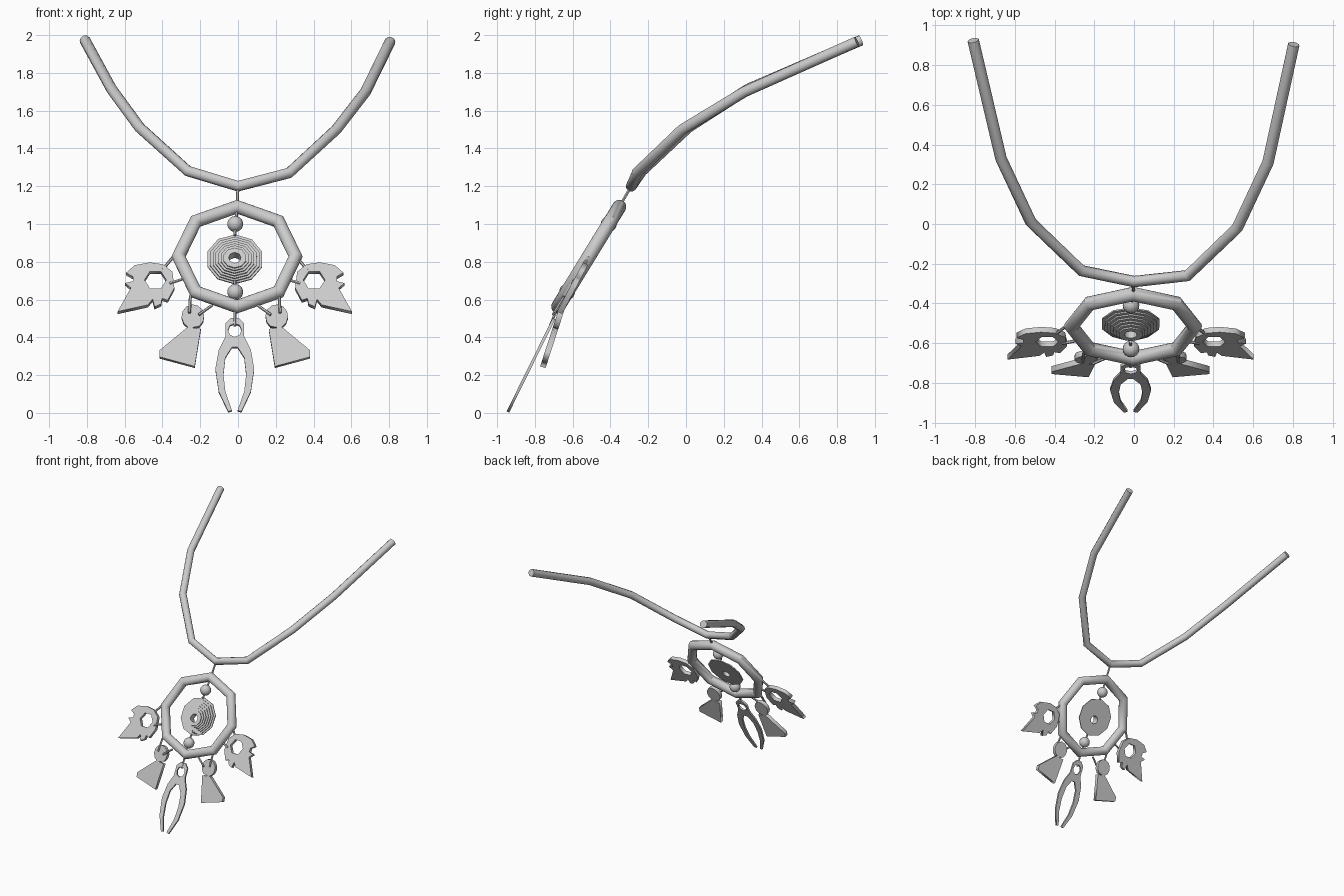
import bpy
from math import sin, cos, tan, pi, radians
from mathutils import Vector

if "Cube" in bpy.data.objects:
    bpy.data.objects.remove(bpy.data.objects["Cube"])

grey = bpy.data.materials.new("light_grey")
grey.use_nodes = True
grey.diffuse_color = (0.6, 0.6, 0.6, 1)
grey.node_tree.nodes["Principled BSDF"].inputs["Base Color"].default_value = (0.6, 0.6, 0.6, 1)

AXIS = -0.017              # mirror line of the hanging charms
TILT = radians(31.5)       # lean of the pendant
MID_Y, MID_Z = -0.515, 0.827


def on_plane(x, z):
    """Point of the leaning pendant plane at a given width and height."""
    return Vector((x, MID_Y + (z - MID_Z) * tan(TILT), z))


def finish(obj, name, smooth=True):
    obj.name = name
    bpy.ops.object.select_all(action='DESELECT')
    obj.select_set(True)
    bpy.context.view_layer.objects.active = obj
    if obj.type == 'CURVE':
        bpy.ops.object.convert(target='MESH')
        obj = bpy.context.view_layer.objects.active
    obj.data.materials.clear()
    obj.data.materials.append(grey)
    if smooth:
        bpy.ops.object.shade_smooth_by_angle(angle=radians(40))
    return obj


def curve_object(name, dims, loops, cyclic):
    curve = bpy.data.curves.new(name, 'CURVE')
    curve.dimensions = dims
    for loop in loops:
        spline = curve.splines.new('POLY')
        spline.points.add(len(loop) - 1)
        for point, co in zip(spline.points, loop):
            point.co = (*co, 1)
        spline.use_cyclic_u = cyclic
    obj = bpy.data.objects.new(name, curve)
    bpy.context.collection.objects.link(obj)
    return obj


def tube(name, points, radius, resolution=1):
    obj = curve_object(name, '3D', [points], False)
    obj.data.bevel_depth = radius
    obj.data.bevel_resolution = resolution
    obj.data.use_fill_caps = True
    return finish(obj, name)


def plate(name, loops, origin, tilt, thick):
    """Flat plate from front outlines (x, z); inner loops become holes."""
    flat = [[(x, (z - origin[1]) / cos(tilt), 0) for x, z in loop] for loop in loops]
    obj = curve_object(name, '2D', flat, True)
    obj.data.fill_mode = 'BOTH'
    obj.data.extrude = thick / 2
    obj.location = (0, *origin)
    obj.rotation_euler.x = pi / 2 - tilt
    return finish(obj, name, False)


def circle(x, z, r, n, squash=1.0, turn=0.0):
    return [(x + r * cos(turn + i * 2 * pi / n),
             z + r * squash * sin(turn + i * 2 * pi / n)) for i in range(n)]


# Neck cord
tube("neck_cord", [(-0.81, 0.925, 1.972), (-0.67, 0.33, 1.715), (-0.52, 0.01, 1.51),
                   (-0.265, -0.235, 1.28), (0, -0.29, 1.2), (0.27, -0.26, 1.27),
                   (0.52, -0.02, 1.5), (0.675, 0.31, 1.7), (0.805, 0.905, 1.965)], 0.029, 3)

# Octagonal pendant ring, with a corner at the top
bpy.ops.mesh.primitive_torus_add(major_segments=8, minor_segments=16, major_radius=0.31,
                                 minor_radius=0.037, location=(-0.005, MID_Y, MID_Z),
                                 rotation=(pi / 2 - TILT, 0, 0))
finish(bpy.context.object, "pendant_ring")

# Beads above and below the centre disc
for name, z in (("upper_bead", 1.0), ("lower_bead", 0.64)):
    bpy.ops.mesh.primitive_uv_sphere_add(segments=16, ring_count=10, radius=0.042,
                                         location=on_plane(-0.015, z))
    finish(bpy.context.object, name)

# Stepped centre disc with a hole through it
normal = Vector((0, -cos(TILT), sin(TILT)))
for i in range(7):
    centre = on_plane(AXIS, 0.822) + normal * (0.008 * i - 0.018)
    drop = 0.003 * i
    hole_z = centre.z - 0.018
    plate(f"disc_step_{i + 1}",
          [circle(AXIS, centre.z - drop, 0.152 - 0.015 * i, 10, cos(TILT), 0.3),
           circle(AXIS, hole_z, 0.033, 8, cos(TILT))],
          (centre.y, centre.z), TILT, 0.008)

# Vertical cords
tube("top_cord", [(0, -0.29, 1.2), on_plane(-0.005, 1.09), on_plane(AXIS, 0.94)], 0.008)
tube("bottom_cord", [on_plane(AXIS, 0.7), on_plane(AXIS, 0.56), (AXIS, -0.72, 0.46)], 0.008)

# Side charms, cords and key plates on both sides
head = [(0.62, 0.53), (0.46, 0.565), (0.435, 0.595), (0.425, 0.555), (0.39, 0.57),
        (0.385, 0.6), (0.355, 0.59), (0.32, 0.655), (0.33, 0.74), (0.38, 0.78),
        (0.45, 0.79), (0.53, 0.775), (0.575, 0.735), (0.54, 0.715), (0.54, 0.69),
        (0.58, 0.68), (0.55, 0.655)]
arc = [(0.222 + 0.06 * cos(a), 0.507 + 0.063 * sin(a))
       for a in [radians(-65 + 30 * i) for i in range(11)]]
key = arc + [(0.262, 0.44), (0.398, 0.327), (0.398, 0.292), (0.212, 0.242), (0.18, 0.44)]
cords = [((0.315, 0.84), (0.385, 0.755)), ((0.27, 0.71), (0.345, 0.685)),
         ((0.235, 0.62), (0.24, 0.53)), ((0.12, 0.57), (0.19, 0.52))]

for side, s in (("left", 1), ("right", -1)):
    def flip(loop):
        return [(AXIS + s * x, z) for x, z in loop]

    plate(f"{side}_creature_head", [flip(head), flip(circle(0.42, 0.697, 0.058, 6, 0.9))],
          (-0.59, 0.68), radians(28), 0.03)
    plate(f"{side}_key_plate", [flip(key)], (-0.7, 0.42), radians(18), 0.03)
    for i, cord in enumerate(cords):
        tube(f"{side}_cord_{i + 1}", [on_plane(*p) for p in flip(cord)], 0.008)

# Pincer charm at the bottom, mirrored half outline
half = [(0.02, 0.5), (0.05, 0.47), (0.05, 0.4), (0.085, 0.33), (0.103, 0.23), (0.085, 0.11),
        (0.035, 0.005), (0.015, 0.01), (0.05, 0.11), (0.06, 0.2), (0.05, 0.29), (0.015, 0.345)]
pincer = [(AXIS + x, z) for x, z in half] + [(AXIS - x, z) for x, z in reversed(half)]
plate("pincer_charm", [pincer, circle(AXIS, 0.435, 0.036, 8)],
      (-0.822, 0.25), radians(26.3), 0.015)
